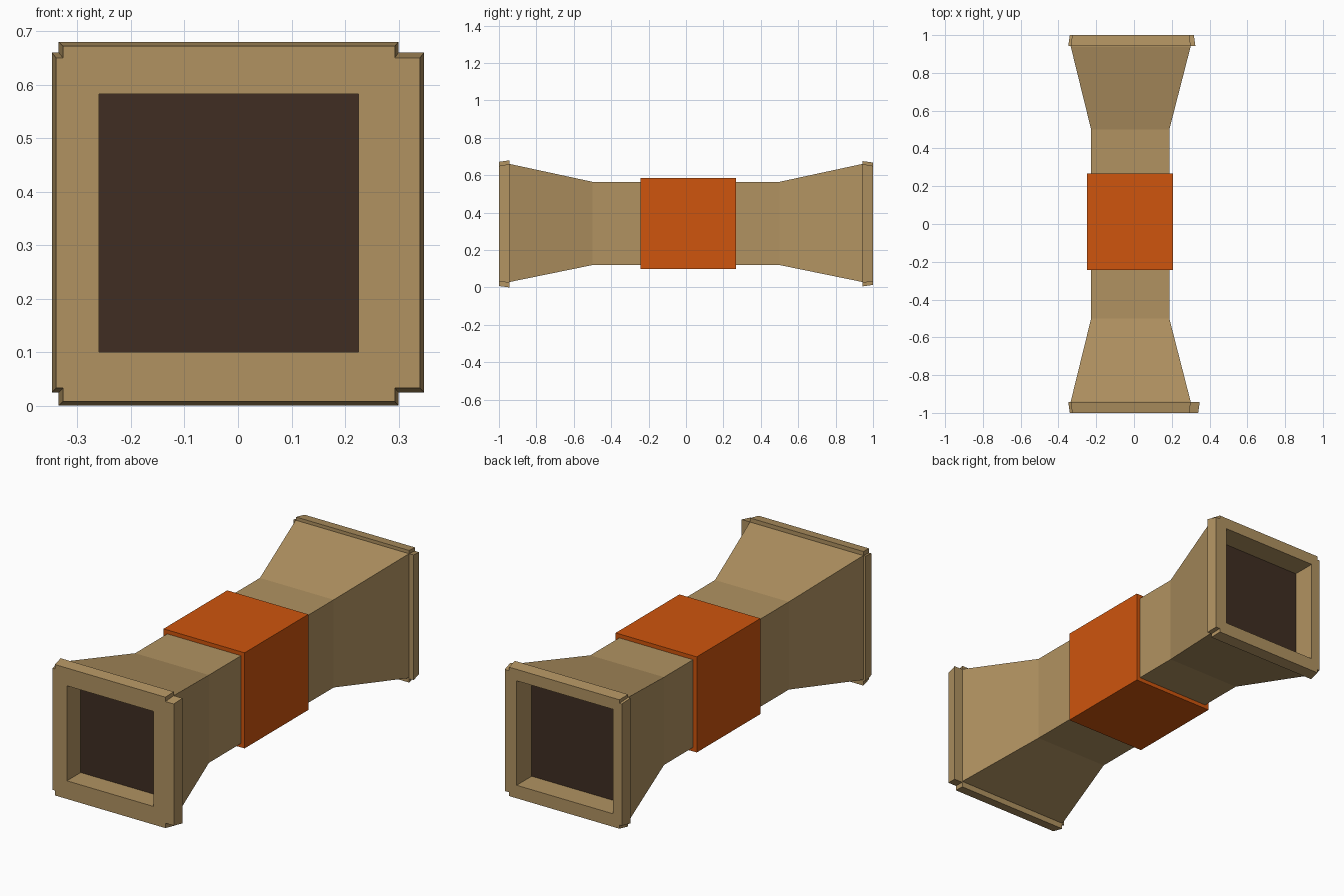
import bpy, bmesh

if "Cube" in bpy.data.objects:
    bpy.data.objects.remove(bpy.data.objects["Cube"])


def material(name, rgb):
    m = bpy.data.materials.new(name)
    m.diffuse_color = (*rgb, 1)
    m.use_nodes = True
    m.node_tree.nodes["Principled BSDF"].inputs["Base Color"].default_value = m.diffuse_color
    return m


TAN = material("tan", (0.44, 0.29, 0.12))
ORANGE = material("orange", (0.62, 0.09, 0.004))
DARK = material("dark_brown", (0.05, 0.027, 0.016))


def loft(name, sections, mat, caps=True):
    """Skin rectangles (y, x0, x1, z0, z1) one after another along the tunnel."""
    bm = bmesh.new()
    rings = []
    for y, x0, x1, z0, z1 in sections:
        rings.append([bm.verts.new(p) for p in
                      ((x0, y, z0), (x1, y, z0), (x1, y, z1), (x0, y, z1))])
    for a, b in zip(rings, rings[1:]):
        for i in range(4):
            j = (i + 1) % 4
            bm.faces.new((a[i], a[j], b[j], b[i]))
    if caps:
        bm.faces.new(rings[0])
        if len(rings) > 1:
            bm.faces.new(rings[-1])
    bmesh.ops.recalc_face_normals(bm, faces=bm.faces)
    mesh = bpy.data.meshes.new(name)
    bm.to_mesh(mesh)
    bm.free()
    mesh.materials.append(mat)
    ob = bpy.data.objects.new(name, mesh)
    bpy.context.collection.objects.link(ob)
    return ob


# Tunnel body: recessed front mouth, flare, narrow waist, flare, back mouth
front_hole = (-0.26, 0.225, 0.10, 0.582)
back_hole = (-0.29, 0.25, 0.08, 0.61)
face = (-0.327, 0.293, 0.033, 0.65)
flare = (-0.335, 0.30, 0.03, 0.66)
waist = (-0.227, 0.187, 0.12, 0.565)
loft("tunnel_body", [
    (-0.89, *front_hole), (-1.0, *front_hole), (-1.0, *face), (-0.94, *flare),
    (-0.5, *waist), (0.5, *waist),
    (0.94, *flare), (1.0, *face), (1.0, *back_hole), (0.88, *back_hole),
], TAN, caps=False)

# Dark panels closing the mouths
loft("front_dark_panel", [(-0.89, *front_hole)], DARK)
loft("back_dark_panel", [(0.88, *back_hole)], DARK)

# Tapered trim strips around each mouth; r is the outer limit of the rim
for end, s, r in (("front", -1, (-0.348, 0.348, 0.0, 0.68)),
                  ("back", 1, (-0.348, 0.325, 0.006, 0.676))):
    x0, x1, z0, z1 = face
    t = 0.008
    strips = {
        "left": ((r[0] + t, x0, z0, z1), (r[0], flare[0], 0.025, 0.66)),
        "right": ((x1, r[1] - t, z0, z1), (flare[1], r[1], 0.025, 0.66)),
        "top": ((x0, x1, z1, r[3] - t), (flare[0], flare[1], 0.655, r[3])),
        "bottom": ((x0, x1, r[2] + t, z0), (flare[0], flare[1], r[2], 0.033)),
    }
    for side, (outer, inner) in strips.items():
        loft(f"{end}_{side}_trim", [(s * 1.0, *outer), (s * 0.943, *inner)], TAN)

# Orange band around the waist
band = (-0.248, 0.207, 0.10, 0.585)
loft("orange_band", [(-0.243, *band), (0.268, *band)], ORANGE)
